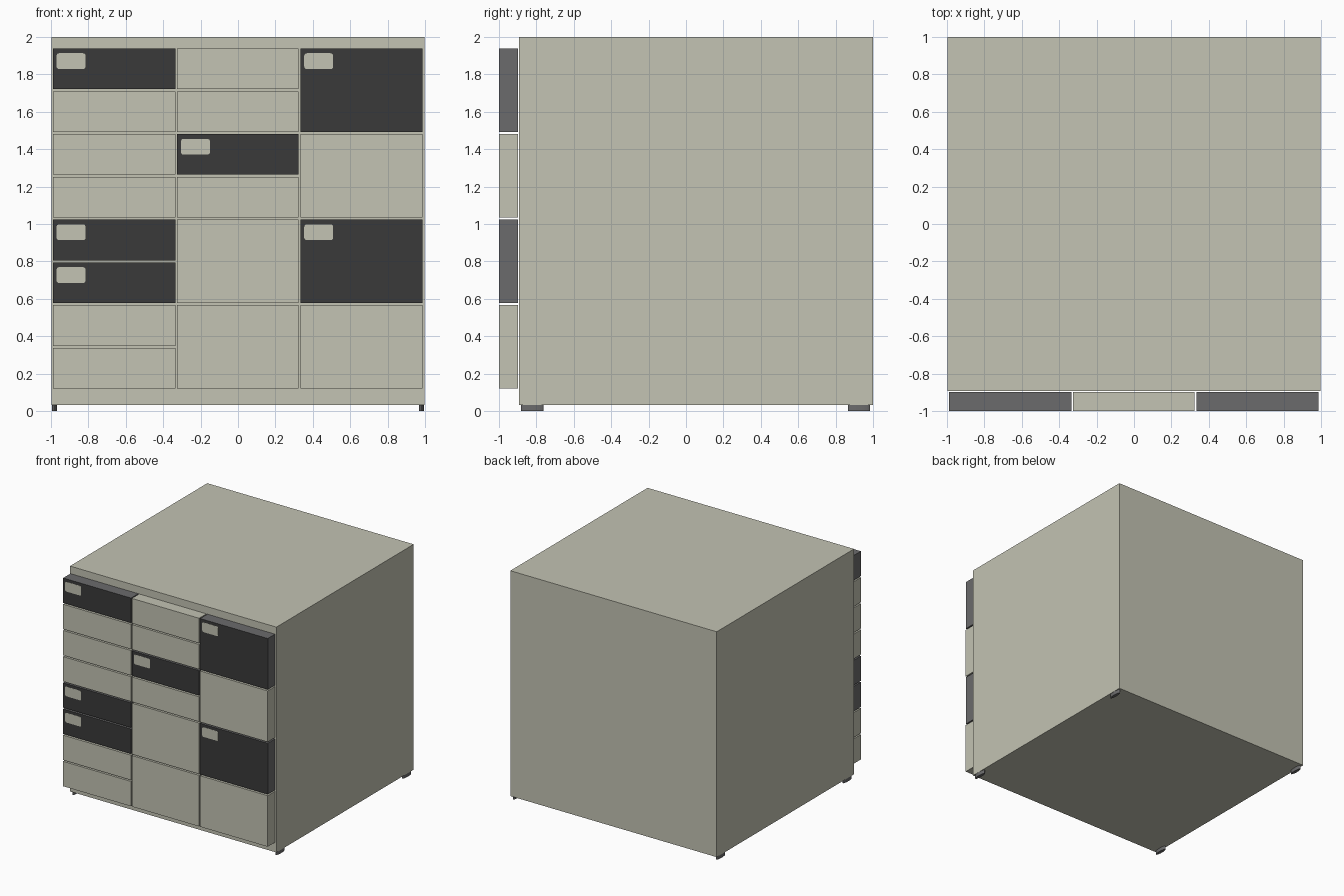
import bpy, bmesh, math

if "Cube" in bpy.data.objects:
    bpy.data.objects.remove(bpy.data.objects["Cube"])


def material(name, r, g, b):
    m = bpy.data.materials.new(name)
    lin = [((c / 255 + 0.055) / 1.055) ** 2.4 for c in (r, g, b)]
    m.diffuse_color = (*lin, 1)
    m.use_nodes = True
    m.node_tree.nodes["Principled BSDF"].inputs["Base Color"].default_value = m.diffuse_color
    return m


BEIGE = material("warm_beige", 195, 195, 179)
DARK = material("charcoal", 58, 58, 58)
GREY = material("mid_grey", 107, 107, 108)


def finish(name, bm, *mats):
    me = bpy.data.meshes.new(name)
    bmesh.ops.recalc_face_normals(bm, faces=bm.faces)
    bm.to_mesh(me)
    bm.free()
    for m in mats:
        me.materials.append(m)
    ob = bpy.data.objects.new(name, me)
    bpy.context.collection.objects.link(ob)
    return ob


def box(name, x0, x1, y0, y1, z0, z1, mat, front=None):
    bm = bmesh.new()
    bmesh.ops.create_cube(bm, size=1)
    for v in bm.verts:
        v.co = (x0 if v.co.x < 0 else x1, y0 if v.co.y < 0 else y1, z0 if v.co.z < 0 else z1)
    if front:  # front face takes the second colour
        bm.normal_update()
        for f in bm.faces:
            f.material_index = 1 if f.normal.y < -0.5 else 0
    return finish(name, bm, mat, *([front] if front else []))


def label(name, x0, z1, w=0.155, h=0.085, r=0.014):
    # thin rounded plate on the drawer front
    bm = bmesh.new()
    pts = []
    for i, (sx, sz) in enumerate(((1, 1), (-1, 1), (-1, -1), (1, -1))):
        cx, cz = x0 + w / 2 + sx * (w / 2 - r), z1 - h / 2 + sz * (h / 2 - r)
        for k in range(5):
            a = math.pi / 2 * (i + k / 4)
            pts.append(bm.verts.new((cx + r * math.cos(a), -1.0, cz + r * math.sin(a))))
    face = bm.faces.new(pts)
    ext = bmesh.ops.extrude_face_region(bm, geom=[face])
    for v in ext["geom"]:
        if isinstance(v, bmesh.types.BMVert):
            v.co.y += 0.003
    return finish(name, bm, BEIGE)


# cabinet body
box("cabinet_body", -0.997, 0.997, -0.894, 1.0, 0.032, 2.0, BEIGE)

# drawers: (first row, row count, is dark) for each column
TOP, PITCH, GAP = 1.938, 0.2287, 0.0115
layout = {
    "left": (-0.99, -0.334, [(i, 1, i in (0, 4, 5)) for i in range(8)]),
    "middle": (-0.325, 0.324, [(i, 1, i == 2) for i in range(4)] + [(4, 2, False), (6, 2, False)]),
    "right": (0.334, 0.987, [(0, 2, True), (2, 2, False), (4, 2, True), (6, 2, False)]),
}
for col, (x0, x1, rows) in layout.items():
    for row, n, dark in rows:
        z1 = TOP - row * PITCH
        z0 = z1 - n * PITCH + GAP
        name = f"{col}_drawer_{row + 1}"
        if dark:
            box(name, x0, x1, -0.999, -0.899, z0, z1, GREY, DARK)
            label(name + "_label", x0 + 0.02, z1 - 0.025)
        else:
            box(name, x0, x1, -1.0, -0.899, z0, z1, BEIGE)

# narrow oval feet at the corners
for sx, side in ((-1, "left"), (1, "right")):
    for y, end in ((-0.822, "front"), (0.925, "back")):
        bm = bmesh.new()
        bmesh.ops.create_cone(bm, cap_ends=True, segments=24, radius1=1, radius2=1, depth=1)
        for v in bm.verts:
            v.co = (sx * 0.981 + v.co.x * 0.014, y + v.co.y * 0.06, 0.0175 + v.co.z * 0.035)
        finish(f"{end}_{side}_foot", bm, GREY)
